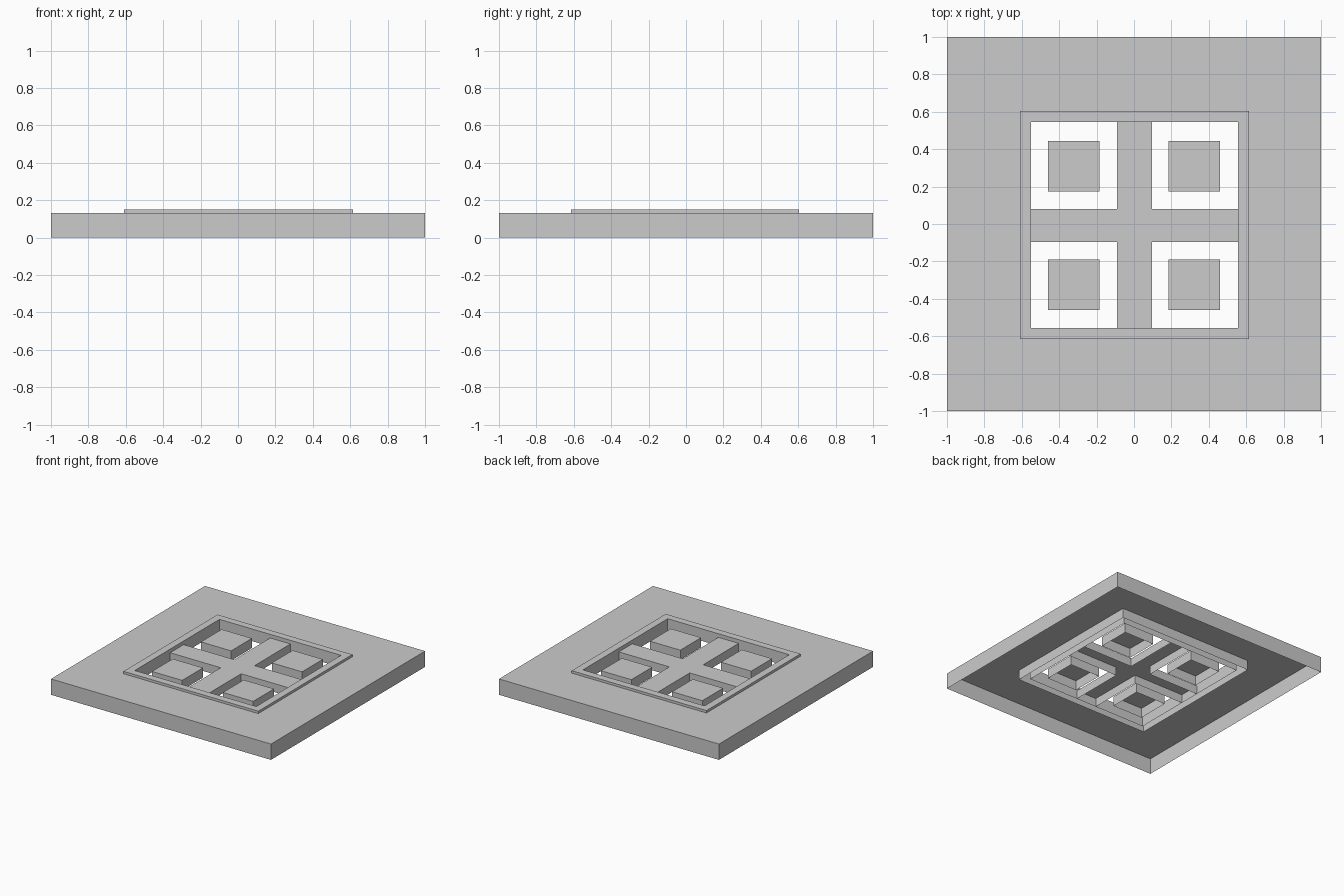
import bpy, bmesh

if "Cube" in bpy.data.objects:
    bpy.data.objects.remove(bpy.data.objects["Cube"])


def shell(name, outline, z0, z1, cap=True):
    """Open-bottomed prism: side walls plus an optional top face."""
    bm = bmesh.new()
    low = [bm.verts.new((x, y, z0)) for x, y in outline]
    top = [bm.verts.new((x, y, z1)) for x, y in outline]
    n = len(outline)
    for i in range(n):
        j = (i + 1) % n
        bm.faces.new((low[i], low[j], top[j], top[i]))
    if cap:
        bm.faces.new(top)
    return finish(name, bm)


def ring(name, outer, inner, z_out, z_in, z1):
    """Flat ring with skirts; a skirt is left out when its depth is None."""
    bm = bmesh.new()
    o = [bm.verts.new((x, y, z1)) for x, y in outer]
    i = [bm.verts.new((x, y, z1)) for x, y in inner]
    for k in range(4):
        m = (k + 1) % 4
        bm.faces.new((o[k], o[m], i[m], i[k]))
    for loop, pts, z, flip in ((o, outer, z_out, False), (i, inner, z_in, True)):
        if z is None:
            continue
        low = [bm.verts.new((x, y, z)) for x, y in pts]
        for k in range(4):
            m = (k + 1) % 4
            f = (low[k], low[m], loop[m], loop[k])
            bm.faces.new(f[::-1] if flip else f)
    return finish(name, bm)


def finish(name, bm):
    me = bpy.data.meshes.new(name)
    bm.to_mesh(me)
    bm.free()
    ob = bpy.data.objects.new(name, me)
    bpy.context.collection.objects.link(ob)
    return ob


def rect(x0, x1, y0, y1):
    return [(x0, y0), (x1, y0), (x1, y1), (x0, y1)]


BASE = 0.05
outer = rect(-0.61, 0.615, -0.615, 0.605)
inner = rect(-0.55, 0.555, -0.555, 0.545)

# wall slab, open below, with an opening for the window
ring("wall_slab", rect(-1, 1, -1, 1), outer, 0.0, None, 0.13)

# raised window frame
ring("window_frame", outer, inner, BASE, BASE, 0.15)

# cross-shaped glazing bars
xa, xb, ya, yb = -0.09, 0.095, -0.095, 0.08
cross = [(xa, -0.555), (xb, -0.555), (xb, ya), (0.555, ya), (0.555, yb), (xb, yb),
         (xb, 0.545), (xa, 0.545), (xa, yb), (-0.55, yb), (-0.55, ya), (xa, ya)]
shell("glazing_cross", cross, BASE, 0.12)

# four square panels floating in the openings
for x0, x1 in ((-0.46, -0.185), (0.185, 0.46)):
    for y0, y1 in ((-0.46, -0.19), (0.175, 0.445)):
        shell("panel", rect(x0, x1, y0, y1), BASE, 0.13)
